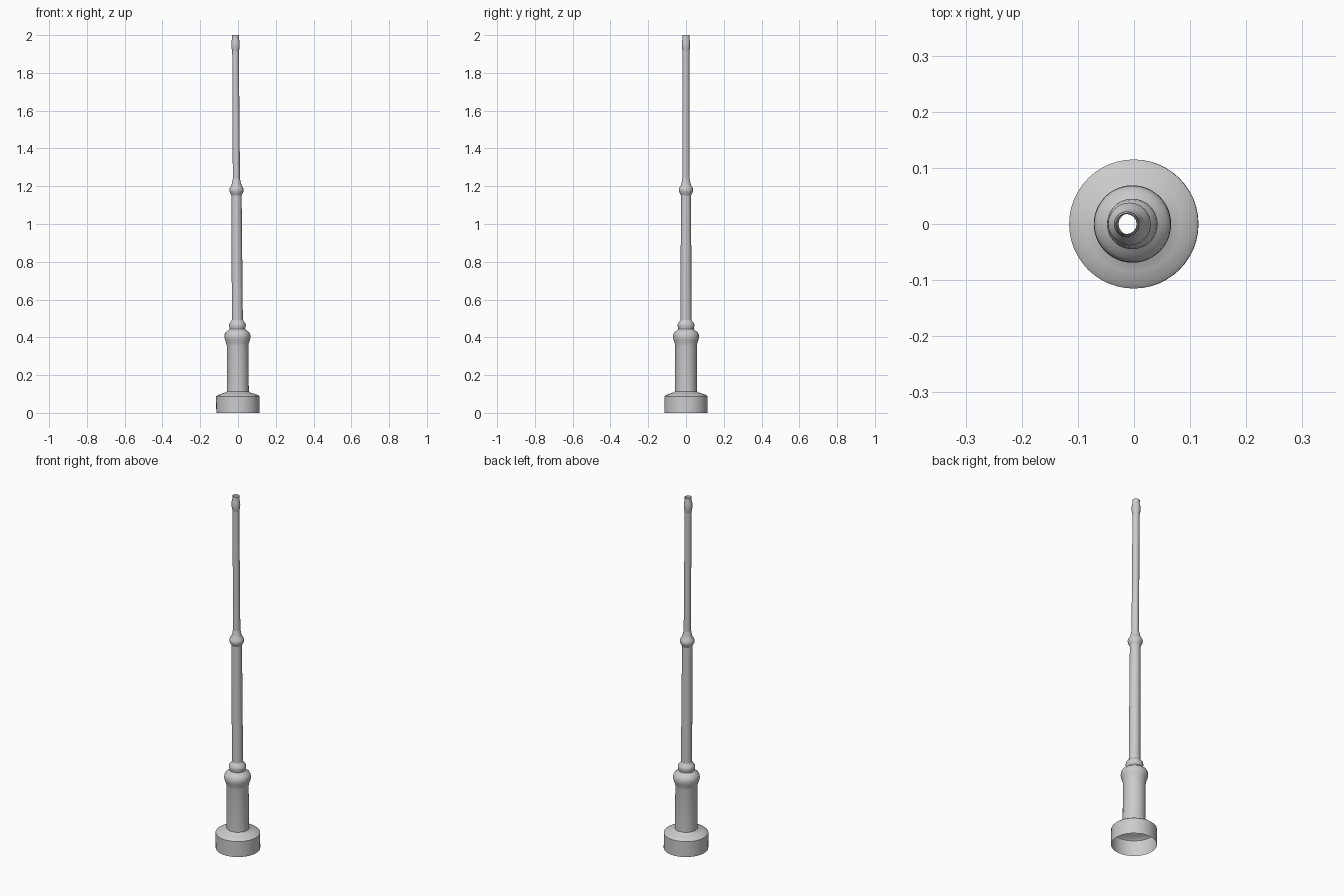
import bpy, bmesh, math

SIDES = 48
LEAN = -0.0068   # the post leans slightly towards -x


def lathe(name, profile):
    """Open, hollow turned part from (radius, height) points."""
    bm = bmesh.new()
    rings = []
    for r, z in profile:
        rings.append([bm.verts.new((r * math.cos(2 * math.pi * i / SIDES) + LEAN * z,
                                    r * math.sin(2 * math.pi * i / SIDES), z))
                      for i in range(SIDES)])
    for a, b in zip(rings, rings[1:]):
        for i in range(SIDES):
            j = (i + 1) % SIDES
            bm.faces.new((a[i], a[j], b[j], b[i]))
    me = bpy.data.meshes.new(name)
    bm.to_mesh(me)
    bm.free()
    ob = bpy.data.objects.new(name, me)
    bpy.context.collection.objects.link(ob)
    bpy.context.view_layer.objects.active = ob
    ob.select_set(True)
    bpy.ops.object.shade_smooth_by_angle(angle=math.radians(40))
    ob.select_set(False)


# wide foot with sloping shoulder
lathe("foot", [(0.115, 0), (0.115, 0.088), (0.108, 0.094), (0.085, 0.102),
               (0.066, 0.108), (0.058, 0.114)])
# thick lower column with bulged collar
lathe("lower_column", [(0.058, 0.114), (0.057, 0.355), (0.060, 0.37), (0.066, 0.386),
                       (0.069, 0.40), (0.068, 0.415), (0.062, 0.427), (0.050, 0.436),
                       (0.041, 0.444)])
# small ring above the collar
lathe("collar_ring", [(0.041, 0.444), (0.042, 0.452), (0.045, 0.462), (0.043, 0.474),
                      (0.034, 0.484), (0.029, 0.492)])
# middle shaft
lathe("middle_shaft", [(0.029, 0.492), (0.027, 1.152)])
# ring joining the two shafts
lathe("middle_ring", [(0.027, 1.152), (0.031, 1.16), (0.037, 1.172), (0.038, 1.182),
                      (0.035, 1.193), (0.028, 1.203), (0.024, 1.215), (0.019, 1.24)])
# thin upper shaft
lathe("upper_shaft", [(0.019, 1.24), (0.0175, 1.915)])
# tip ring and open end
lathe("tip", [(0.0175, 1.915), (0.021, 1.93), (0.0225, 1.948), (0.022, 1.965),
              (0.0185, 1.98), (0.0185, 2.0)])
